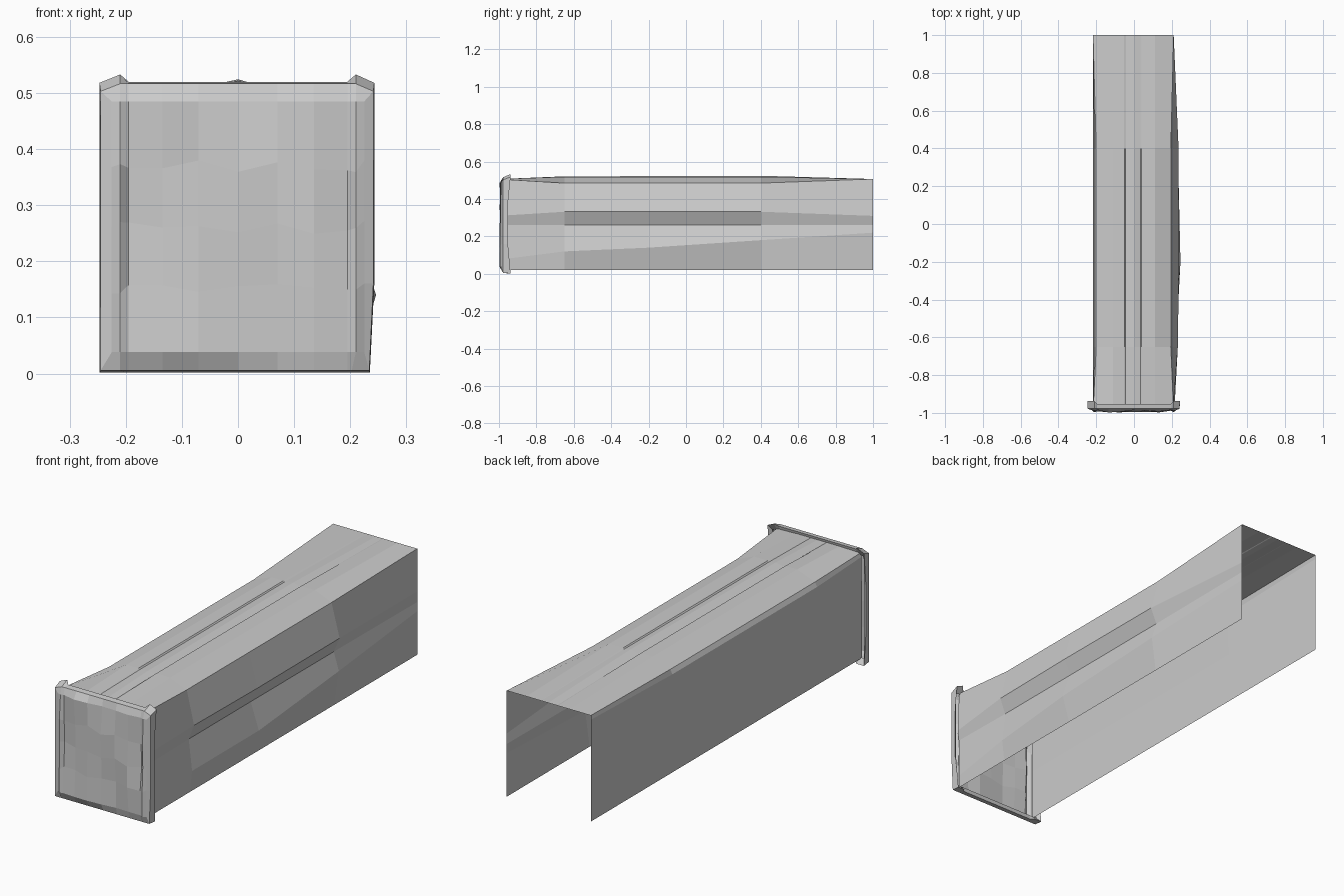
import bpy, bmesh, random

if "Cube" in bpy.data.objects:
    bpy.data.objects.remove(bpy.data.objects["Cube"])
random.seed(4)


def make_object(name, bm):
    bmesh.ops.remove_doubles(bm, verts=bm.verts, dist=0.0003)
    mesh = bpy.data.meshes.new(name)
    bm.to_mesh(mesh)
    bm.free()
    ob = bpy.data.objects.new(name, mesh)
    bpy.context.collection.objects.link(ob)
    return ob


def skin(bm, rows, closed=False):
    """Join neighbouring rows of vertices with quads."""
    for a, b in zip(rows, rows[1:]):
        n = len(a)
        for i in range(n if closed else n - 1):
            j = (i + 1) % n
            bm.faces.new((a[i], a[j], b[j], b[i]))


# Stone body: open channel lofted along y from worn cross-sections
# y, edge wear, upper bulge, groove crack, lower bulge, lower crease height, top bump
stations = [
    (-0.965, 0.1, 0.005, 0.0, 0.000, 0.08, 0.0),
    (-0.65, 1.0, 0.022, 0.5, 0.012, 0.12, 0.4),
    (-0.20, 1.0, 0.028, 0.5, 0.036, 0.14, 0.5),
    (0.40, 1.0, 0.026, 0.4, 0.022, 0.18, 0.9),
    (1.00, 0.0, 0.0, 0.0, 0.000, 0.22, 0.0),
]
bm = bmesh.new()
rows = []
for y, wear, up, crack, low, crease, bump in stations:
    edge_z = 0.507 - 0.022 * wear
    top_z = 0.507 + 0.012 * wear
    profile = [
        (-0.217, 0.02), (-0.217, 0.26),
        (-0.217 + 0.006 * wear, edge_z - 0.02), (-0.217 + 0.017 * wear, edge_z),
        (-0.11, top_z), (-0.05, top_z),
        (-0.045, top_z - 0.012 * crack), (0.0, top_z + 0.006 * bump),
        (0.035, top_z - 0.012 * crack), (0.04, top_z), (0.11, top_z),
        (0.21 - 0.015 * wear, edge_z),
        (0.21 + up, 0.31 + 0.022 * wear), (0.21 - 0.01 * crack, 0.262),
        (0.21 + low, crease), (0.21, 0.02),
    ]
    rows.append([bm.verts.new((x, y, z)) for x, z in profile])
skin(bm, rows)
bmesh.ops.recalc_face_normals(bm, faces=bm.faces)
make_object("stone_body", bm)

# End cap: faceted front slab, then a rim that wraps back behind its edge
xs = [-0.225, -0.21, -0.195, -0.135, -0.07, 0, 0.07, 0.135, 0.195, 0.21, 0.225]
zs = [0.038, 0.15, 0.26, 0.37, 0.485]
bm = bmesh.new()
grid = []
for r, z in enumerate(zs):
    row = []
    for c, x in enumerate(xs):
        y = -0.99 + random.uniform(-0.008, 0.006)
        if c in (0, len(xs) - 1):
            y = -0.985
        if c in (2, len(xs) - 3) and r in (2, 3):
            y += 0.012                      # cracks near the side edges
        dz = random.uniform(-0.012, 0.012) if 0 < r < 4 else 0
        row.append(bm.verts.new((x, y, z + dz)))
    grid.append(row)
skin(bm, grid)

# Perimeter of the slab in order
loop = grid[0][:] + [g[-1] for g in grid[1:-1]] + grid[-1][::-1] + [g[0] for g in grid[-2:0:-1]]
rings = [loop]
for grow, y0, lift in ((0.9, -0.978, 0.0), (1.0, -0.952, 1.0), (0.35, -0.958, 0.0)):
    ring = []
    for v in loop:
        x, z = v.co.x, v.co.z
        side = abs(x) > 0.22
        corner = abs(x) > 0.2 and (z < 0.05 or z > 0.48)
        if side:
            x += (0.018 if x > 0 else -0.022) * grow
        if v in grid[0]:
            z -= 0.036 * grow
            if corner and x > 0:
                x -= 0.008 * grow
        elif v in grid[-1]:
            z += 0.035 * grow + (0.013 * lift if corner else 0)
            if side:
                z -= 0.015 * grow
        ring.append(bm.verts.new((x, y0 + (0.014 * lift if corner else 0), z)))
    rings.append(ring)
skin(bm, rings, True)
bmesh.ops.recalc_face_normals(bm, faces=bm.faces)
make_object("end_cap", bm)
